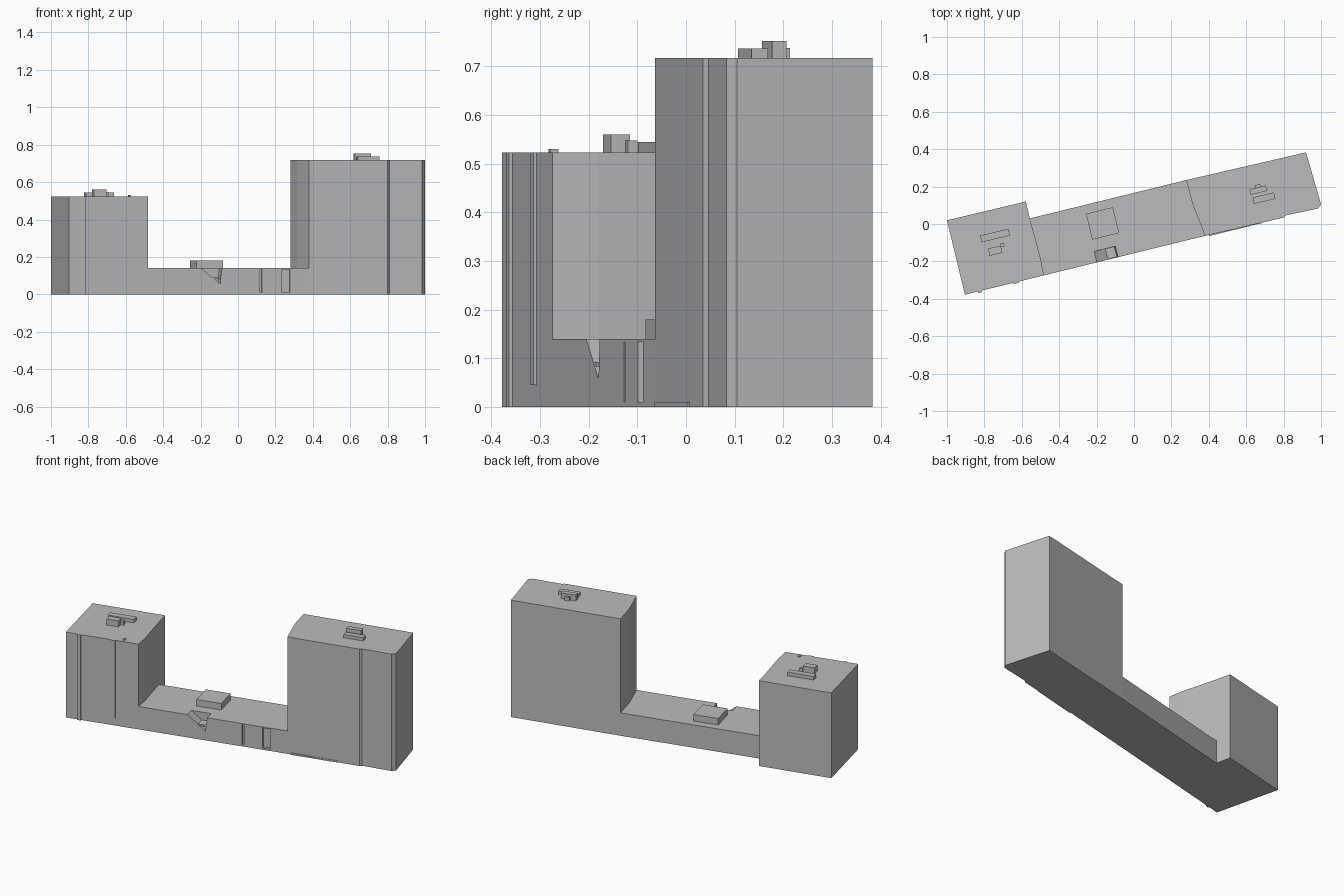
import bpy, bmesh, math
from mathutils import Vector

if "Cube" in bpy.data.objects:
    bpy.data.objects.remove(bpy.data.objects["Cube"])

ANGLE = math.atan(0.245)
NORMAL = Vector((math.sin(ANGLE), -math.cos(ANGLE), 0))   # outward from the front wall

grey = bpy.data.materials.new("concrete grey")
grey.diffuse_color = (0.5, 0.5, 0.5, 1)
grey.use_nodes = True
grey.node_tree.nodes["Principled BSDF"].inputs["Base Color"].default_value = grey.diffuse_color


def loft(name, ring, offset):
    """Closed solid made by sweeping a ring of points along an offset."""
    bm = bmesh.new()
    face = bm.faces.new([bm.verts.new(p) for p in ring])
    top = bmesh.ops.extrude_face_region(bm, geom=[face])["geom"]
    bmesh.ops.translate(bm, vec=offset, verts=[v for v in top if isinstance(v, bmesh.types.BMVert)])
    bmesh.ops.recalc_face_normals(bm, faces=bm.faces)
    mesh = bpy.data.meshes.new(name)
    bm.to_mesh(mesh)
    bm.free()
    mesh.materials.append(grey)
    ob = bpy.data.objects.new(name, mesh)
    bpy.context.collection.objects.link(ob)
    return ob


def block(name, plan, z0, z1):
    return loft(name, [(x, y, z0) for x, y in plan], Vector((0, 0, z1 - z0)))


def box(name, cx, cy, length, width, z0, z1):
    """Box turned to follow the front wall."""
    c, s = math.cos(ANGLE), math.sin(ANGLE)
    corners = [(-1, -1), (1, -1), (1, 1), (-1, 1)]
    plan = [(cx + i * length / 2 * c - j * width / 2 * s,
             cy + i * length / 2 * s + j * width / 2 * c) for i, j in corners]
    return block(name, plan, z0, z1)


def wall_y(x):
    return -0.378 + 0.245 * (x + 0.904)


def on_wall(name, profile, inner, outer):
    """Front-wall outline (x, z) swept from inner to outer along the wall normal."""
    ring = [Vector((x, wall_y(x), z)) + NORMAL * inner for x, z in profile]
    return loft(name, ring, NORMAL * (outer - inner))


def rect(x0, x1, z0, z1):
    return [(x0, z0), (x1, z0), (x1, z1), (x0, z1)]


LOW, LEFT, RIGHT = 0.14, 0.523, 0.717

# Main masses
block("left_tower", [(-1, 0.02), (-0.904, -0.378), (-0.482, wall_y(-0.482)),
                     (-0.50, -0.18), (-0.557, 0.03), (-0.578, 0.12)], 0, LEFT)
block("right_tower", [(0.28, 0.235), (0.315, 0.10), (0.38, wall_y(0.38)),
                      (0.80, wall_y(0.80) - 0.005), (0.81, wall_y(0.81) + 0.004),
                      (0.985, 0.083), (1.0, 0.105), (0.92, 0.383)], 0, RIGHT)
podium = block("podium", [(-0.557, 0.03), (-0.50, -0.18), (-0.482, wall_y(-0.482)),
                          (0.38, wall_y(0.38)), (0.315, 0.10), (0.28, 0.235)], 0, LOW)

# Recesses in the podium front: stair opening and doorways
cuts = [on_wall("stair_cutter", [(-0.205, 0.145), (-0.095, 0.057), (-0.085, 0.145)], -0.06, 0.02),
        on_wall("door_cutter", rect(0.235, 0.278, 0.01, 0.133), -0.015, 0.02),
        on_wall("slot_cutter", rect(0.118, 0.128, 0.01, 0.133), -0.01, 0.02)]
for cutter in cuts:
    cutter.hide_render = True
    cutter.hide_set(True)
    mod = podium.modifiers.new(cutter.name, "BOOLEAN")
    mod.operation = "DIFFERENCE"
    mod.solver = "EXACT"
    mod.object = cutter

# Stair landing inside the opening
on_wall("stair_landing", rect(-0.14, -0.09, 0.083, 0.092), -0.059, -0.003)

# Shallow ribs and base strip on the front walls
on_wall("corner_rib", rect(-0.835, -0.815, 0, LEFT), -0.01, 0.008)
on_wall("long_rib", rect(-0.645, -0.617, 0.045, LEFT), -0.01, 0.006)
on_wall("base_strip", rect(0.40, 0.68, 0, 0.01), -0.01, 0.006)
box("roof_vent", -0.58, -0.272, 0.012, 0.018, LEFT, 0.53)

# Rooftop plant rooms
for name, cx, cy, length, width, z0, z1 in [
    ("left_roof_long", -0.743, -0.062, 0.155, 0.037, LEFT, 0.545),
    ("left_roof_tall", -0.742, -0.143, 0.070, 0.040, LEFT, 0.56),
    ("left_roof_small", -0.704, -0.112, 0.020, 0.020, LEFT, 0.548),
    ("right_roof_long", 0.695, 0.138, 0.118, 0.035, RIGHT, 0.737),
    ("right_roof_tall", 0.665, 0.181, 0.090, 0.030, RIGHT, 0.752),
    ("right_roof_small", 0.662, 0.203, 0.028, 0.016, RIGHT, 0.738),
    ("podium_roof_room", -0.168, 0.003, 0.148, 0.142, LOW, 0.18),
]:
    box(name, cx, cy, length, width, z0, z1)
